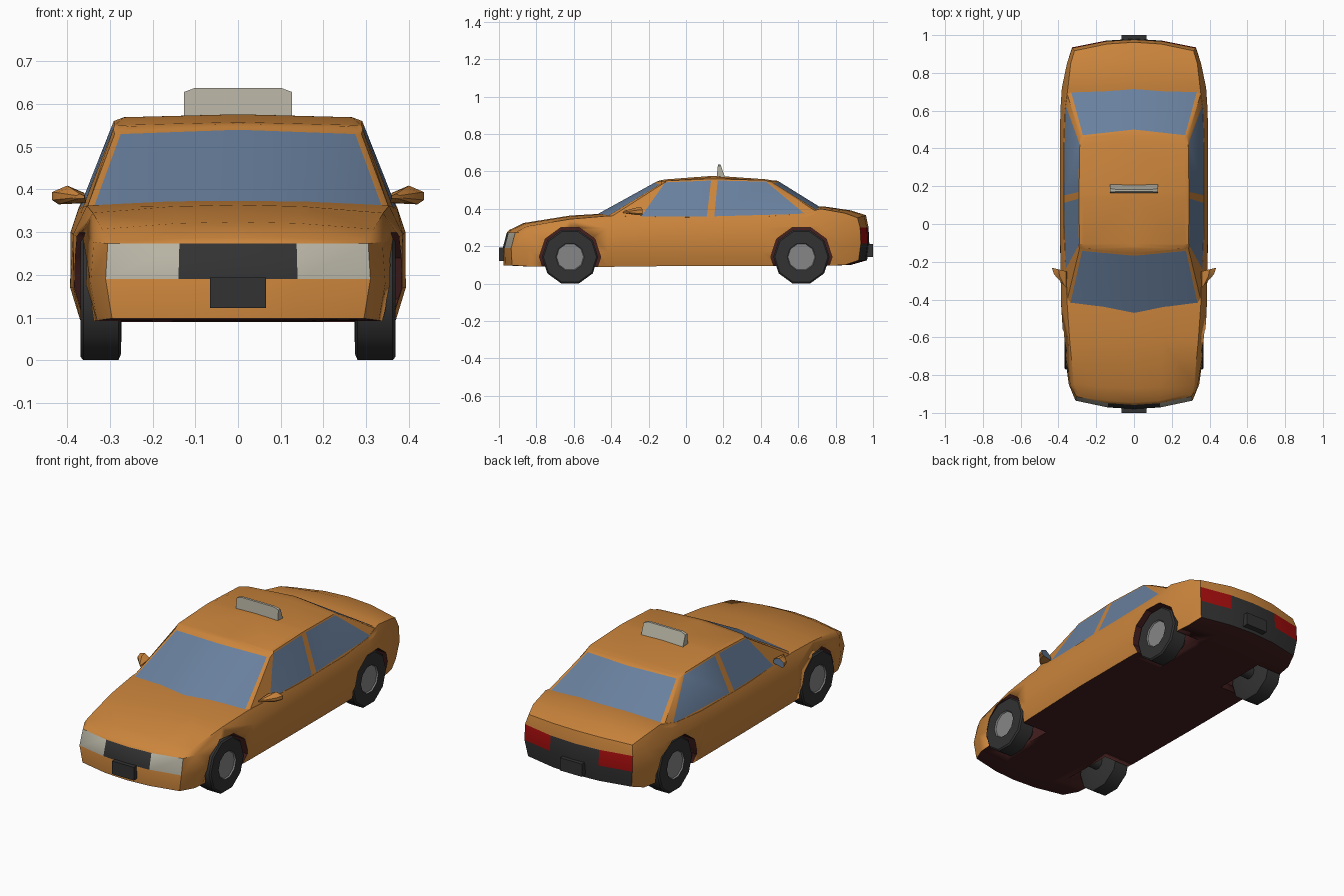
import bpy, bmesh, math

if "Cube" in bpy.data.objects:
    bpy.data.objects.remove(bpy.data.objects["Cube"])


def material(name, r, g, b):
    m = bpy.data.materials.new(name)
    m.use_nodes = True
    m.diffuse_color = (r, g, b, 1)
    m.node_tree.nodes["Principled BSDF"].inputs["Base Color"].default_value = (r, g, b, 1)
    return m


MATS = [material("orange_paint", .6, .235, .045),
        material("window_glass", .14, .215, .34),
        material("black_trim", .032, .032, .032),
        material("pale_lamp", .47, .45, .37),
        material("tail_red", .38, .004, .004),
        material("hub_grey", .24, .24, .24),
        material("underbody_maroon", .06, .014, .014)]
PAINT, GLASS, BLACK, LAMP, RED, GREY, UNDER = range(7)


def build(name, faces, angle=30):
    """Make an object from (points, colour) faces, welding shared corners."""
    bm = bmesh.new()
    for points, colour in faces:
        bm.faces.new([bm.verts.new(p) for p in points]).material_index = colour
    bmesh.ops.remove_doubles(bm, verts=bm.verts, dist=1e-5)
    bmesh.ops.recalc_face_normals(bm, faces=bm.faces)
    mesh = bpy.data.meshes.new(name)
    bm.to_mesh(mesh)
    bm.free()
    for m in MATS:
        mesh.materials.append(m)
    ob = bpy.data.objects.new(name, mesh)
    bpy.context.collection.objects.link(ob)
    bpy.ops.object.select_all(action='DESELECT')
    ob.select_set(True)
    bpy.context.view_layer.objects.active = ob
    bpy.ops.object.shade_smooth_by_angle(angle=math.radians(angle))
    return ob


def loft(rings, colours, first, last):
    """Faces joining closed rings, with a cap at each end."""
    faces = [(rings[0], first), (rings[-1], last)]
    for a, b, c in zip(rings, rings[1:], colours):
        for i in range(len(a)):
            j = (i + 1) % len(a)
            faces.append(([a[i], a[j], b[j], b[i]], c))
    return faces


def lathe(profile, y, z, side, n=10):
    """Rings around the x axis from (x, radius) pairs, with a flat at the bottom."""
    turns = [math.tau * (i + .5) / n for i in range(n)]
    return [[(side * x, y + r * math.sin(t), z - r * math.cos(t)) for t in turns]
            for x, r in profile]


def lerp(a, b, t):
    return tuple(p + (q - p) * t for p, q in zip(a, b))


# Lower body: stations of y, nose bulge, half widths and heights of four rows, centre height
STATIONS = [
    (-.935, -.045, (.295, .31, .305, .29), (.098, .19, .273, .281), .287),
    (-.85, -.02, (.33, .345, .338, .318), (.093, .18, .277, .307), .324),
    (-.62, 0, (.352, .377, .374, .34), (.09, .17, .288, .345), .364),
    (-.42, 0, (.36, .386, .386, .354), (.09, .17, .295, .362), .376),
    (0, 0, (.37, .393, .392, .373), (.095, .17, .3, .355), .37),
    (.4, 0, (.37, .393, .392, .373), (.095, .17, .3, .357), .37),
    (.6, 0, (.365, .39, .39, .366), (.093, .17, .305, .372), .39),
    (.72, .01, (.358, .382, .382, .35), (.095, .175, .308, .4), .414),
    (.85, .03, (.34, .355, .355, .335), (.1, .2, .305, .377), .392),
    (.935, .045, (.315, .328, .328, .315), (.125, .215, .3, .352), .366)]
LEAN = {0: (.005, 0, .022, .035), len(STATIONS) - 1: (-.012, 0, -.004, -.018)}
COLUMNS = (-1, -.45, 0, .45, 1)


def body_point(k, i, j):
    y, bulge, widths, heights, crown = STATIONS[k]
    u = COLUMNS[i]
    z = heights[j]
    if j == 3:
        z += (crown - z) * (1 - u * u)
    lean = LEAN.get(k, (0, 0, 0, 0))[j]
    return (u * widths[j], y + bulge * (1 - u * u) + lean, z)


loop = ([(i, 0) for i in range(5)] + [(4, 1), (4, 2)]
        + [(i, 3) for i in range(4, -1, -1)] + [(0, 2), (0, 1)])
faces = []
for k in range(len(STATIONS) - 1):
    for a, b in zip(loop, loop[1:] + loop[:1]):
        colour = UNDER if a[1] == b[1] == 0 else PAINT
        faces.append(([body_point(k, *a), body_point(k, *b),
                       body_point(k + 1, *b), body_point(k + 1, *a)], colour))
# Nose and tail: lamps, grille and bumper are cells of the end grids
for k in LEAN:
    for i in range(4):
        for j in range(3):
            outer = i in (0, 3)
            colour = PAINT
            if k == 0 and j == 1:
                colour = LAMP if outer else BLACK
            elif k and j < 2:
                colour = RED if outer and j == 1 else BLACK
            faces.append(([body_point(k, i, j), body_point(k, i + 1, j),
                           body_point(k, i + 1, j + 1), body_point(k, i, j + 1)], colour))
body = build("body", faces, 35)

# Wheel arches cut from the body, then the wheels with axle stubs
WHEEL = [(.2, .036), (.272, .036), (.274, .135), (.28, .15), (.362, .15),
         (.369, .142), (.369, .076), (.362, .072)]
for label, y in (("front", -.62), ("rear", .617)):
    for hand, side in (("left", 1), ("right", -1)):
        cutter = build("arch_cutter", loft(lathe([(.2, .164), (.5, .164)], y, .143, side),
                                           [UNDER], UNDER, UNDER))
        cutter.hide_render = True
        cut = body.modifiers.new("arch", 'BOOLEAN')
        cut.operation = 'DIFFERENCE'
        cut.solver = 'EXACT'
        cut.material_mode = 'TRANSFER'
        cut.object = cutter
        bpy.context.view_layer.objects.active = body
        bpy.ops.object.modifier_apply(modifier=cut.name)
        bpy.data.objects.remove(cutter)
        build(f"{label}_{hand}_wheel",
              loft(lathe(WHEEL, y, .143, side), [BLACK] * 6 + [GREY], BLACK, GREY), 40)

# Cabin: belt line and roof edge points, from front centre round to rear centre
BELT = [(0, -.485, .365), (.34, -.435, .352), (.358, -.42, .345), (.368, -.25, .345),
        (.376, .11, .345), (.376, .15, .345), (.37, .65, .36), (.358, .705, .38),
        (.337, .715, .385), (0, .74, .395)]
EDGE = [(0, -.155, .547), (.272, -.13, .537), (.286, -.12, .537), (.289, -.105, .55),
        (.291, .135, .56), (.291, .17, .56), (.287, .42, .553), (.282, .45, .542),
        (.268, .46, .542), (0, .49, .55)]


def crown(y):
    return .576 - .26 * (y - .16) ** 2


SHOULDER = [(x * .92, y, crown(y) - .007) for x, y, z in EDGE]
RIDGE = [(0, y, crown(y)) for x, y, z in EDGE]
ROWS = (0, .07, .96, 1)
half = []
for i in range(9):
    for r in range(3):
        a, b = ROWS[r], ROWS[r + 1]
        glazed = (i in (0, 8) and r < 2) or (i in (3, 5) and r == 1)
        half.append(([lerp(BELT[i], EDGE[i], a), lerp(BELT[i + 1], EDGE[i + 1], a),
                      lerp(BELT[i + 1], EDGE[i + 1], b), lerp(BELT[i], EDGE[i], b)],
                     GLASS if glazed else PAINT))
for i in range(1, 8):
    for low, high in ((EDGE, SHOULDER), (SHOULDER, RIDGE)):
        half.append(([low[i], low[i + 1], high[i + 1], high[i]], PAINT))
for centre, i in ((0, 1), (9, 8)):
    half.append(([EDGE[centre], EDGE[i], SHOULDER[i], RIDGE[i]], PAINT))
build("cabin", [([(s * x, y, z) for x, y, z in points], c)
                for s in (1, -1) for points, c in half], 25)

# Door mirrors: a tapered housing with glass facing back
OUTLINE = [(.355, .368), (.42, .365), (.435, .375), (.435, .394), (.4, .409), (.36, .392)]
for hand, side in (("left", 1), ("right", -1)):
    rings = [[(side * (.36 + (x - .36) * f), y + (x - .36) * .25, .383 + (z - .383) * f)
              for x, z in OUTLINE] for y, f in ((-.335, .25), (-.285, .85), (-.25, 1))]
    build(f"{hand}_mirror", loft(rings, [PAINT, PAINT], PAINT, GLASS))

# Roof sign: chamfered outline, thinner toward the top
SIGN = [(-.127, .56), (.127, .56), (.127, .628), (.1, .638), (-.1, .638), (-.127, .628)]
front = [(x, .163 + (z - .56) * .1, z) for x, z in SIGN]
back = [(x, .212 - (z - .56) * .36, z) for x, z in SIGN]
build("roof_sign", loft([front, back], [LAMP], LAMP, LAMP))

# Blank plate blocks on both bumpers
for name, y0, y1, z0, z1 in (("front_plate", -1, -.96, .122, .194),
                             ("rear_plate", .95, 1, .142, .212)):
    rings = [[(-.066, y, z0), (.066, y, z0), (.066, y, z1), (-.066, y, z1)] for y in (y0, y1)]
    build(name, loft(rings, [BLACK], BLACK, BLACK))
